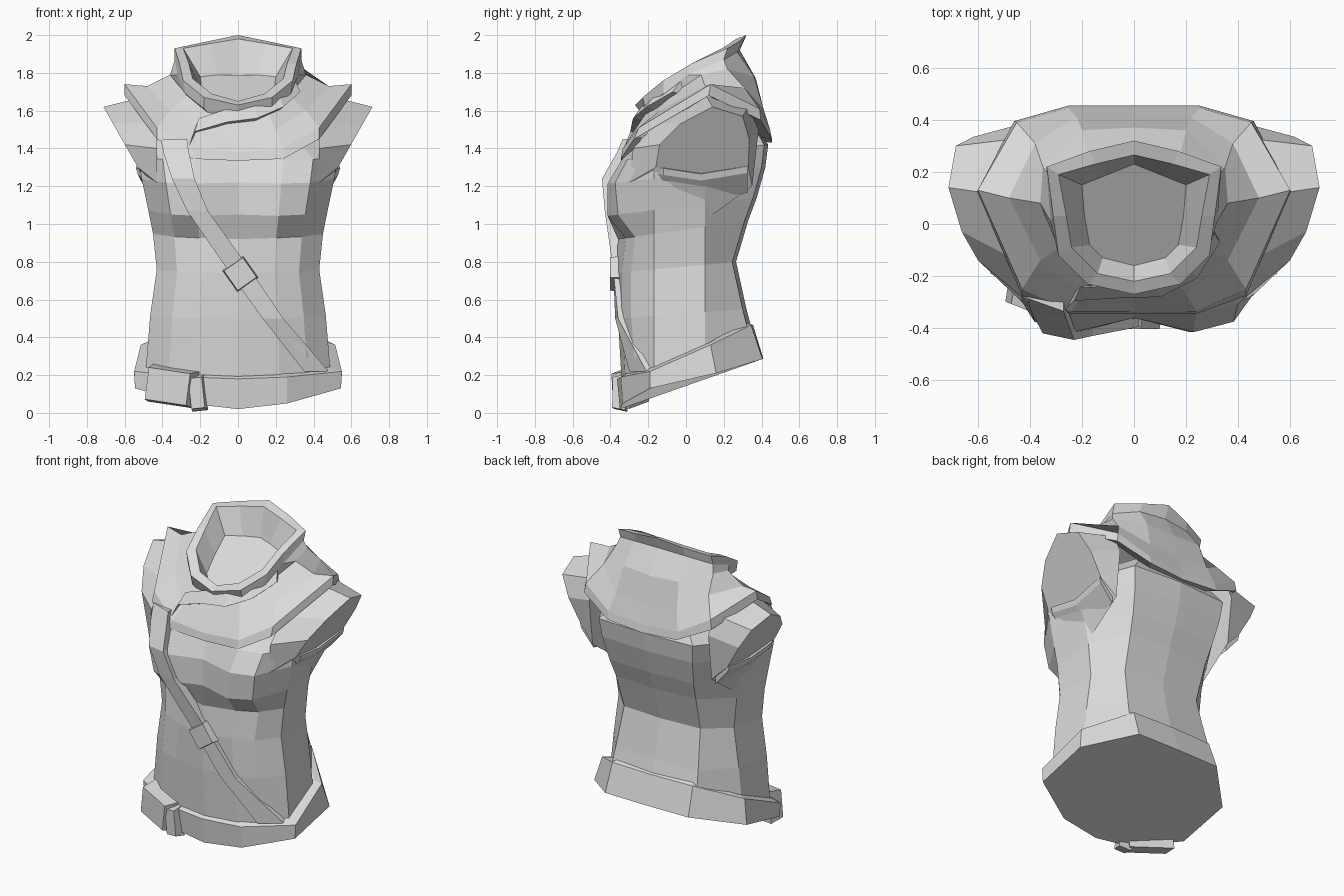
import bpy, bmesh, math
from mathutils import Vector, Matrix

grey = bpy.data.materials.new("plain_grey")
grey.diffuse_color = (0.7, 0.7, 0.7, 1)


def finish(name, bm):
    bmesh.ops.recalc_face_normals(bm, faces=bm.faces)
    me = bpy.data.meshes.new(name)
    bm.to_mesh(me)
    bm.free()
    me.materials.append(grey)
    ob = bpy.data.objects.new(name, me)
    bpy.context.collection.objects.link(ob)
    return ob


def loft(name, rings, cap_start=True, cap_end=True):
    """Skin a series of closed rings with flat quads."""
    bm = bmesh.new()
    rows = [[bm.verts.new(p) for p in r] for r in rings]
    n = len(rows[0])
    for a, b in zip(rows, rows[1:]):
        for i in range(n):
            j = (i + 1) % n
            bm.faces.new((a[i], a[j], b[j], b[i]))
    if cap_start:
        bm.faces.new(rows[0][::-1])
    if cap_end:
        bm.faces.new(rows[-1])
    return finish(name, bm)


def full(half):
    """Mirror a half ring that runs from front centre to back centre."""
    return half + [(-x, y, z) for x, y, z in reversed(half[1:-1])]


def block(name, centre, size, rot, taper=0.85):
    """Box whose front face is slightly narrowed."""
    bm = bmesh.new()
    bmesh.ops.create_cube(bm, size=1)
    for v in bm.verts:
        if v.co.y < 0:
            v.co.x *= taper
            v.co.z *= taper
        v.co = Vector(c * s for c, s in zip(v.co, size))
    turn = Matrix.Rotation(rot[1], 4, 'Z') @ Matrix.Rotation(rot[0], 4, 'Y')
    bm.transform(Matrix.Translation(centre) @ turn)
    return finish(name, bm)


# Torso: front z, back z, half width, front centre y, bust y, flank y, back y
torso_rows = [
    (0.15, 0.40, 0.490, -0.34, -0.32, -0.265, 0.36),
    (0.50, 0.55, 0.465, -0.36, -0.34, -0.29, 0.32),
    (0.74, 0.80, 0.430, -0.37, -0.34, -0.29, 0.265),
    (0.92, 1.02, 0.450, -0.36, -0.32, -0.27, 0.33),
    (1.05, 1.14, 0.475, -0.36, -0.415, -0.36, 0.375),
    (1.22, 1.30, 0.510, -0.36, -0.415, -0.375, 0.42),
    (1.34, 1.42, 0.530, -0.33, -0.34, -0.31, 0.435),
    (1.50, 1.55, 0.360, -0.22, -0.22, -0.18, 0.36),
]
rings = []
for zf, zb, w, y0, y1, y2, yb in torso_rows:
    flat = [(0, y0), (w * .45, y1), (w * .75, y2), (w, -0.17), (w * .97, 0.1), (w * .64, yb - .02), (0, yb)]
    rings.append(full([(x, y, zf + (zb - zf) * (y - y0) / (yb - y0)) for x, y in flat]))
loft("torso", rings)

# Slanted belt with its closed underside
belt = [
    [(0, -.35, .02), (.26, -.335, .05), (.545, -.19, .13), (.55, .16, .21), (.3, .405, .285), (0, .41, .285)],
    [(0, -.365, .18), (.26, -.345, .19), (.55, -.19, .22), (.515, .13, .36), (.29, .345, .465), (0, .355, .465)],
    [(0, -.33, .20), (.24, -.31, .21), (.48, -.18, .24), (.47, .12, .37), (.27, .31, .48), (0, .32, .48)],
]
loft("belt", [full(r) for r in belt])
block("belt_pouch", (-.355, -.30, .14), (.28, .10, .20), (math.radians(8), math.radians(-22)))
block("belt_knot", (-.215, -.35, .105), (.085, .07, .19), (math.radians(-6), math.radians(-8)))

# Cape over the shoulders, hem first
cape = [
    [(0, -.345, 1.335), (.24, -.345, 1.345), (.43, -.275, 1.45), (.60, .12, 1.68),
     (.46, .395, 1.55), (.25, .455, 1.45), (0, .455, 1.43)],
    [(0, -.335, 1.38), (.24, -.335, 1.40), (.43, -.25, 1.51), (.60, .13, 1.74),
     (.45, .39, 1.61), (.25, .445, 1.50), (0, .445, 1.48)],
    [(0, -.285, 1.47), (.20, -.27, 1.50), (.36, -.14, 1.60), (.48, .10, 1.73),
     (.38, .31, 1.72), (.22, .41, 1.61), (0, .41, 1.60)],
    [(0, -.23, 1.57), (.16, -.21, 1.59), (.27, -.08, 1.68), (.36, .08, 1.79),
     (.35, .22, 1.82), (.20, .36, 1.78), (0, .37, 1.77)],
]
tuck = [(x * .85, y * .85, z + .01) for x, y, z in cape[0]]
loft("cape", [full(r) for r in [tuck] + cape], False, False)

# High collar with a thick lip and a sloping floor
collar = [
    cape[-1],
    [(0, -.24, 1.59), (.18, -.215, 1.61), (.28, -.12, 1.69), (.32, .01, 1.79),
     (.335, .20, 1.87), (.18, .27, 1.91), (0, .285, 1.92)],
    [(0, -.27, 1.63), (.18, -.23, 1.67), (.29, -.12, 1.76), (.31, .03, 1.85),
     (.335, .22, 1.93), (.17, .28, 1.965), (0, .32, 2.0)],
    [(0, -.22, 1.65), (.14, -.19, 1.69), (.24, -.09, 1.77), (.26, .03, 1.85),
     (.29, .19, 1.93), (.15, .23, 1.955), (0, .265, 1.98)],
    [(0, -.16, 1.58), (.12, -.13, 1.60), (.17, -.08, 1.63), (.19, .03, 1.70),
     (.20, .15, 1.78), (.10, .19, 1.79), (0, .23, 1.79)],
]
loft("collar", [full(r) for r in collar], False, True)

# Overlapping scarf fold across the upper chest
fold = [(-.27, -.335, 1.385), (-.23, -.295, 1.49), (-.06, -.285, 1.54), (.10, -.28, 1.56), (.24, -.21, 1.62),
        (.33, -.07, 1.70)]
loft("scarf_fold", [[(x * .9, y + .07, z - .02), (x, y, z), (x * .9, y + .05, z + .07)] for x, y, z in fold])

# Arm stubs: a wide root (y, z) narrowing to a slanted end
root = [(-.30, 1.22), (-.28, 1.40), (-.15, 1.54), (.10, 1.69), (.33, 1.62), (.385, 1.50), (.35, 1.20), (.10, 1.02)]
end = [(-.16, 1.30), (-.14, 1.42), (-.03, 1.53), (.14, 1.62), (.30, 1.57), (.335, 1.45), (.33, 1.30), (.10, 1.265)]
cuff = [(.50, -.17, 1.30), (.54, -.12, 1.295), (.525, .08, 1.265), (.54, .325, 1.305)]
for side, sx in (("left", -1), ("right", 1)):
    loft(side + "_shoulder", [[(sx * .43, y, z) for y, z in root],
                              [(sx * (.53 + .57 * (z - 1.3)), y, z) for y, z in end]])
    loft(side + "_armhole_fold", [[(sx * x, y, z), (sx * (x - .01), y, z - .035), (sx * (x - .1), y, z - .14),
                                   (sx * (x - .1), y, z + .02)] for x, y, z in cuff])

# Diagonal strap: height, left x, right x, left y, right y
strap = [
    (1.45, -.41, -.27, -.285, -.335), (1.38, -.395, -.26, -.335, -.365), (1.24, -.35, -.23, -.42, -.445),
    (1.07, -.27, -.16, -.425, -.43), (.75, -.05, .07, -.385, -.385), (.50, .13, .24, -.375, -.36),
    (.22, .35, .48, -.30, -.21),
]
loft("chest_strap", [[(xl, yl, z), (xr, yr, z), (xr, yr + .06, z), (xl, yl + .06, z)] for z, xl, xr, yl, yr in strap])
block("strap_buckle", (.012, -.378, .735), (.135, .05, .14), (math.radians(-35), 0), .9)
